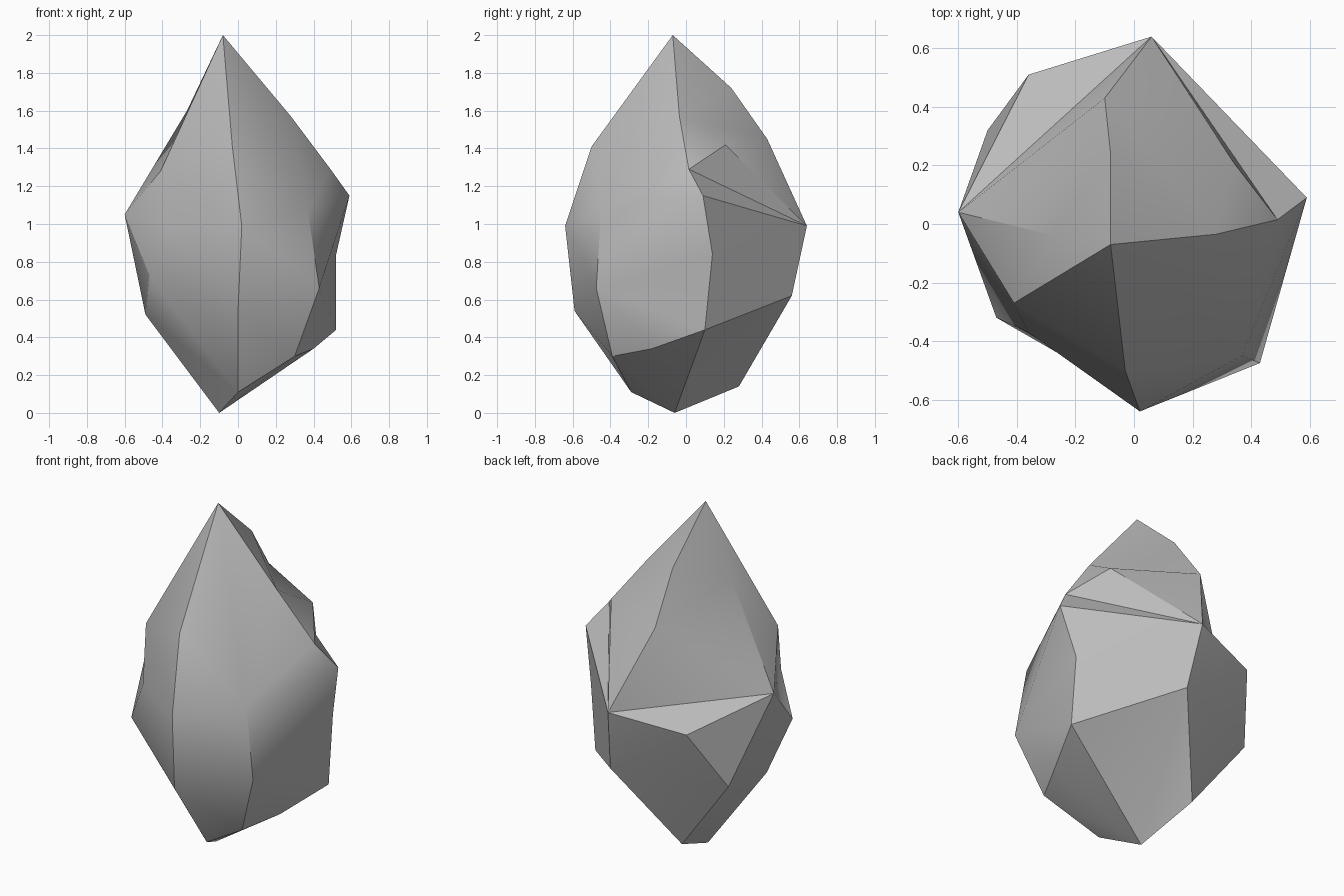
import bpy, bmesh, math

cube = bpy.data.objects.get("Cube")
if cube:
    bpy.data.objects.remove(cube, do_unlink=True)

# Single grey stone material
stone = bpy.data.materials.new("stone grey")
stone.use_nodes = True
grey = (0.5, 0.5, 0.5, 1)
stone.diffuse_color = grey
bsdf = next(n for n in stone.node_tree.nodes if n.type == 'BSDF_PRINCIPLED')
bsdf.inputs["Base Color"].default_value = grey
bsdf.inputs["Roughness"].default_value = 0.9

# Corner points of the rock, one letter each
points = {
    # top and bottom tips
    "A": (-.08, -.07, 2.0), "Z": (-.10, -.06, 0),
    # front ridge
    "a": (-.03, -.50, 1.41), "b": (.02, -.64, .99), "c": (0, -.59, .54), "d": (0, -.29, .11),
    # front left bulge
    "J": (.37, -.45, 1.07), "I": (.43, -.475, .66), "G": (.30, -.39, .30), "H": (.40, -.18, .34),
    # left ridge
    "p": (.28, -.035, 1.57), "q": (.49, .015, 1.29), "r": (.59, .09, 1.15),
    "s": (.52, .14, .84), "t": (.52, .10, .44), "U": (.34, .21, 1.42),
    # back ridge
    "e": (-.08, .24, 1.72), "f": (-.10, .43, 1.45), "B": (.06, .64, .99),
    "S": (.10, .56, .62), "T": (-.17, .28, .14),
    # back right ledge
    "P": (-.36, .51, .92), "Q": (-.50, .32, .58),
    # right ridge
    "M": (-.27, -.04, 1.6), "L": (-.60, .04, 1.05), "V": (-.49, -.05, .52),
    # front right bulge
    "K": (-.41, -.27, 1.28), "N": (-.36, -.37, .97), "W": (-.47, -.32, .73),
}

bm = bmesh.new()
v = {name: bm.verts.new(co) for name, co in points.items()}


def strip(left, right):
    """Join two ridges rung by rung; repeated points give triangles."""
    for i in range(len(left) - 1):
        ring = left[i] + left[i + 1] + right[i + 1] + right[i]
        ring = "".join(dict.fromkeys(ring))
        if len(ring) > 2:
            bm.faces.new([v[n] for n in ring])


strip("Aabcd", "AJJIG")          # front to front left bulge
strip("AJJJIIIIG", "ApqrrstHH")  # bulge to left ridge
strip("ApUU", "AefB")            # upper back left
strip("pqqrstt", "UUBBBBS")      # overhang and back left side
strip("AeffB", "AMMLL")          # upper back right
strip("BPQ", "LLL")              # ledge
strip("BST", "PPQ")              # lower back
strip("QQTZ", "LVVV")            # lower right
strip("AMLLLVVZ", "AKKNWWdd")    # right ridge to front right bulge
strip("AKNWW", "Aabcd")          # bulge to front ridge
strip("dGHtST", "ZZZZZZ")        # underside

bmesh.ops.recalc_face_normals(bm, faces=bm.faces[:])
mesh = bpy.data.meshes.new("rock")
bm.to_mesh(mesh)
bm.free()
mesh.materials.append(stone)

rock = bpy.data.objects.new("rock", mesh)
bpy.context.collection.objects.link(rock)
bpy.ops.object.select_all(action='DESELECT')
rock.select_set(True)
bpy.context.view_layer.objects.active = rock
bpy.ops.object.shade_smooth_by_angle(angle=math.radians(30))
